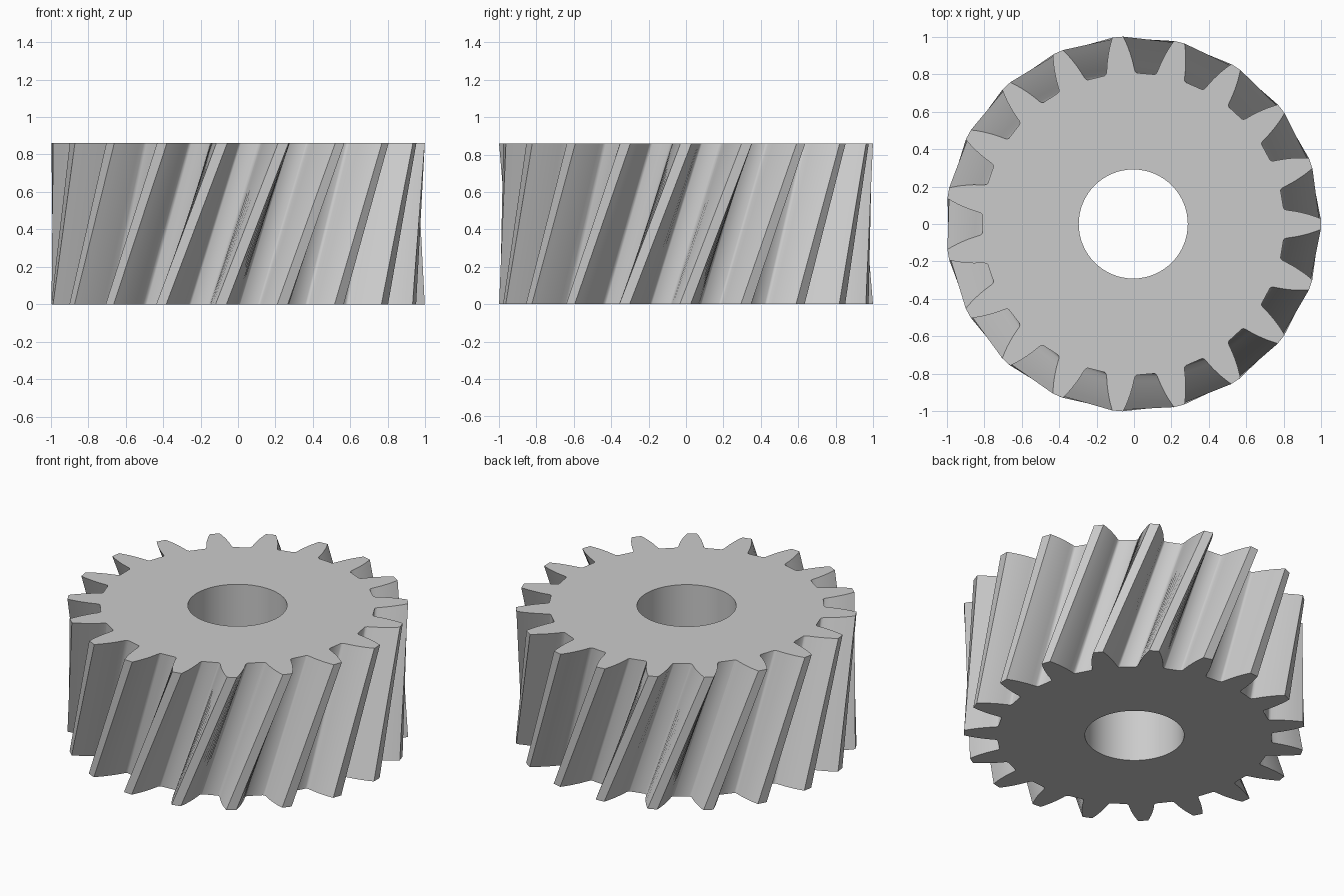
import bpy, bmesh, math

cube = bpy.data.objects.get("Cube")
if cube:
    bpy.data.objects.remove(cube, do_unlink=True)

TEETH = 19
HEIGHT = 0.86
TWIST = math.radians(19.2)
BORE = 0.291
CENTRE_X = -0.004

# Half of one tooth: radius and half width, from root to tip
FLANK = [(0.806, 0.087), (0.811, 0.079), (0.822, 0.075), (0.85, 0.071),
         (0.88, 0.066), (0.91, 0.059), (0.94, 0.051), (0.97, 0.041), (1.001, 0.029)]


def tooth_outline(turn):
    """Closed gear outline as (x, y) points, rotated by turn."""
    points = []
    for i in range(TEETH):
        middle = math.tau * i / TEETH + turn
        rising = [(r, middle - w / r) for r, w in FLANK]
        falling = [(r, middle + w / r) for r, w in reversed(FLANK)]
        points += [(r * math.cos(a), r * math.sin(a)) for r, a in rising + falling]
    return points


def circle(radius, sides):
    return [(radius * math.cos(math.tau * i / sides), radius * math.sin(math.tau * i / sides))
            for i in range(sides)]


def add_wall(bm, low, high):
    """Straight wall between two outlines; returns its bottom and top edges."""
    bottom = [bm.verts.new((x, y, 0)) for x, y in low]
    top = [bm.verts.new((x, y, HEIGHT)) for x, y in high]
    n = len(bottom)
    for i in range(n):
        j = (i + 1) % n
        bm.faces.new((bottom[i], bottom[j], top[j], top[i]))
    return [[bm.edges.get((ring[i], ring[(i + 1) % n])) for i in range(n)]
            for ring in (bottom, top)]


# Slanted teeth, round bore and the two flat end faces
bm = bmesh.new()
outer = add_wall(bm, tooth_outline(-TWIST), tooth_outline(0))
inner = add_wall(bm, circle(BORE, 64), circle(BORE, 64))
for rim, hole in zip(outer, inner):
    bmesh.ops.triangle_fill(bm, edges=rim + hole, use_beauty=True)
bmesh.ops.recalc_face_normals(bm, faces=bm.faces)

mesh = bpy.data.meshes.new("helical_gear")
bm.to_mesh(mesh)
bm.free()
gear = bpy.data.objects.new("helical_gear", mesh)
gear.location.x = CENTRE_X
bpy.context.collection.objects.link(gear)

# Plain grey metal
grey = bpy.data.materials.new("light_grey")
grey.use_nodes = True
colour = (0.6, 0.6, 0.6, 1)
grey.diffuse_color = colour
grey.node_tree.nodes["Principled BSDF"].inputs["Base Color"].default_value = colour
mesh.materials.append(grey)

# Smooth flanks, crisp tips and ends
bpy.ops.object.select_all(action="DESELECT")
gear.select_set(True)
bpy.context.view_layer.objects.active = gear
bpy.ops.object.shade_smooth_by_angle(angle=math.radians(40))
